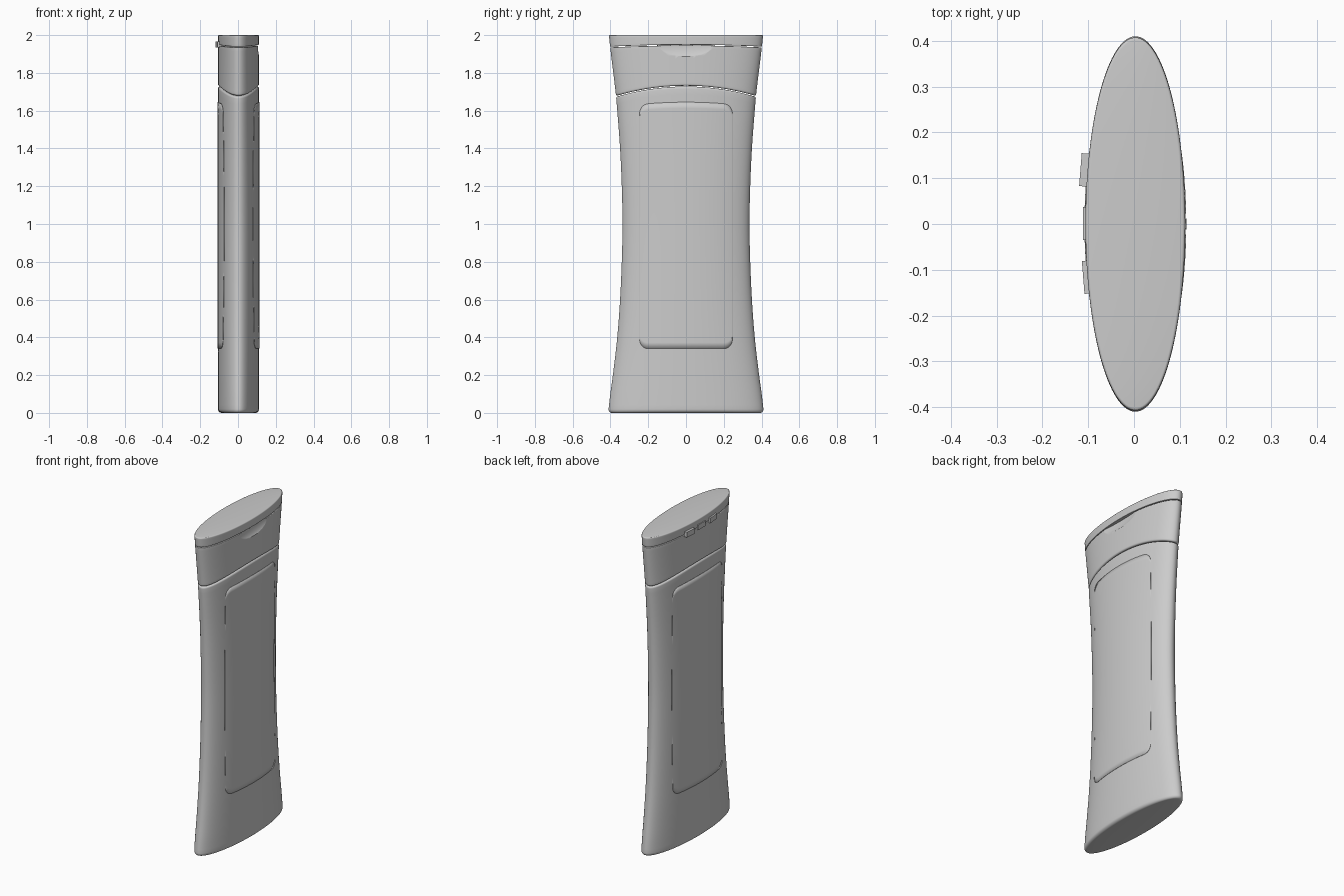
import bpy, bmesh, math

if "Cube" in bpy.data.objects:
    bpy.data.objects.remove(bpy.data.objects["Cube"])

N = 128          # points around the oval
A = 0.109        # half depth in x
CX = 0.003       # oval centre in x

grey = bpy.data.materials.new("light_grey")
grey.diffuse_color = (0.6, 0.6, 0.6, 1)
grey.use_nodes = True
grey.node_tree.nodes["Principled BSDF"].inputs["Base Color"].default_value = grey.diffuse_color

# Half width (y) of the silhouette at given heights
PROFILE = [(0, .412), (.1, .401), (.2, .387), (.4, .364), (.6, .349), (.8, .34), (1.0, .336),
           (1.2, .34), (1.4, .349), (1.6, .364), (1.7, .373), (1.94, .402), (2.0, .408)]


def half_width(z):
    pts = PROFILE
    z = min(max(z, 0), 2)
    for i in range(len(pts) - 1):
        (z0, w0), (z1, w1) = pts[i], pts[i + 1]
        if z <= z1:
            # smooth cubic through neighbouring slopes
            def slope(k):
                a, b = pts[max(k - 1, 0)], pts[min(k + 1, len(pts) - 1)]
                return (b[1] - a[1]) / (b[0] - a[0])
            h = z1 - z0
            t = (z - z0) / h
            return ((2*t**3 - 3*t**2 + 1) * w0 + (t**3 - 2*t**2 + t) * h * slope(i)
                    + (3*t**2 - 2*t**3) * w1 + (t**3 - t**2) * h * slope(i + 1))


def shoulder_seam(s):
    return 1.73 - 0.052 * s * s


def lid_seam(s):
    return 1.947 - 0.010 * s * s


def finish(name, bm):
    bmesh.ops.recalc_face_normals(bm, faces=bm.faces)
    me = bpy.data.meshes.new(name)
    bm.to_mesh(me)
    bm.free()
    ob = bpy.data.objects.new(name, me)
    bpy.context.collection.objects.link(ob)
    me.materials.append(grey)
    return ob


def smooth(ob):
    bpy.ops.object.select_all(action='DESELECT')
    ob.select_set(True)
    bpy.context.view_layer.objects.active = ob
    bpy.ops.object.shade_smooth_by_angle(angle=math.radians(35))


def oval_loft(name, low, high, r_low, r_high, steps):
    """Oval solid between two seam curves, with rounded rims."""
    rings = [(0, r_low * (1 - math.sin(t)), r_low * (1 - math.cos(t)))
             for t in [math.pi / 2 * (1 - k / 5) for k in range(6)]]
    # each ring: (fraction, offset along z, inset)
    rings = [(0, r_low * (1 - math.cos(k * math.pi / 10)), r_low * (1 - math.sin(k * math.pi / 10)))
             for k in range(6)]
    rings += [(k / steps, 0, 0) for k in range(1, steps)]
    rings += [(1, -r_high * (1 - math.sin(k * math.pi / 10)), r_high * (1 - math.cos(k * math.pi / 10)))
              for k in range(6)]
    bm = bmesh.new()
    loops = []
    for f, dz, inset in rings:
        loop = []
        for i in range(N):
            a = 2 * math.pi * i / N
            s = math.sin(a)
            z = low(s) + (high(s) - low(s)) * f + dz
            loop.append(bm.verts.new((CX + (A - inset) * math.cos(a), (half_width(z) - inset) * s, z)))
        loops.append(loop)
    for p, q in zip(loops, loops[1:]):
        for i in range(N):
            j = (i + 1) % N
            bm.faces.new((p[i], p[j], q[j], q[i]))
    # close both ends with strips running across x
    for loop in (loops[0], loops[-1]):
        for k in range(N // 2):
            ids = [N // 4 - k, N // 4 - k - 1, N // 4 + k + 1, N // 4 + k]
            vs = list(dict.fromkeys(loop[i % N] for i in ids))
            bm.faces.new(vs)
    return finish(name, bm)


# Bottle body, cap and lid
body = oval_loft("bottle_body", lambda s: 0, lambda s: shoulder_seam(s) - 0.002, 0.02, 0.012, 40)
cap = oval_loft("cap", lambda s: shoulder_seam(s) + 0.002, lambda s: lid_seam(s) - 0.002, 0.009, 0.004, 12)
lid = oval_loft("lid", lambda s: lid_seam(s) + 0.002, lambda s: 2.0, 0.003, 0.007, 4)

# Thumb recess below the lid on the +x side
bpy.ops.mesh.primitive_uv_sphere_add(segments=64, ring_count=32, radius=1, location=(0.128, 0, 1.948))
cutter = bpy.context.object
cutter.name = "thumb_cutter"
cutter.scale = (0.032, 0.21, 0.07)
cutter.hide_render = True
bpy.context.view_layer.update()
cut = cap.modifiers.new("thumb_recess", 'BOOLEAN')
cut.operation = 'DIFFERENCE'
cut.solver = 'EXACT'
cut.object = cutter
bpy.context.view_layer.objects.active = cap
bpy.ops.object.modifier_apply(modifier=cut.name)
bpy.data.objects.remove(cutter)

for ob in (body, cap, lid):
    smooth(ob)


# Thin rounded labels following the body on both broad sides
def label(name, side):
    W, R, cols, rows = 0.245, 0.045, 40, 40
    bm = bmesh.new()
    grid = []
    for c in range(cols + 1):
        y = W * math.sin((c / cols - 0.5) * math.pi)
        over = max(0, abs(y) - (W - R))
        corner = R - math.sqrt(max(0, R * R - over * over))
        z0 = 0.34 + corner
        z1 = 1.645 - 0.012 * (y / W) ** 2 - corner
        col = []
        for r in range(rows + 1):
            z = z0 + (z1 - z0) * r / rows
            x = A * math.sqrt(1 - (y / half_width(z)) ** 2) + 0.0012
            col.append(bm.verts.new((CX + side * x, y, z)))
        grid.append(col)
    for p, q in zip(grid, grid[1:]):
        for r in range(rows):
            bm.faces.new((p[r], q[r], q[r + 1], p[r + 1]))
    ob = finish(name, bm)
    m = ob.modifiers.new("thickness", 'SOLIDIFY')
    m.thickness = 0.002
    m.offset = 0
    smooth(ob)


label("front_label", 1)
label("back_label", -1)

# Three hinge blocks on the -x side
for name, y, x_out in (("hinge_left", 0.118, -0.118), ("hinge_middle", 0.001, -0.112),
                       ("hinge_right", -0.116, -0.112)):
    bpy.ops.mesh.primitive_cube_add(size=1, location=(x_out + 0.011, y, 1.95))
    h = bpy.context.object
    h.name = name
    h.scale = (0.02, 0.072, 0.032)
    h.rotation_euler.z = -0.08 * (y > 0.05) + 0.08 * (y < -0.05)
    h.data.materials.append(grey)
